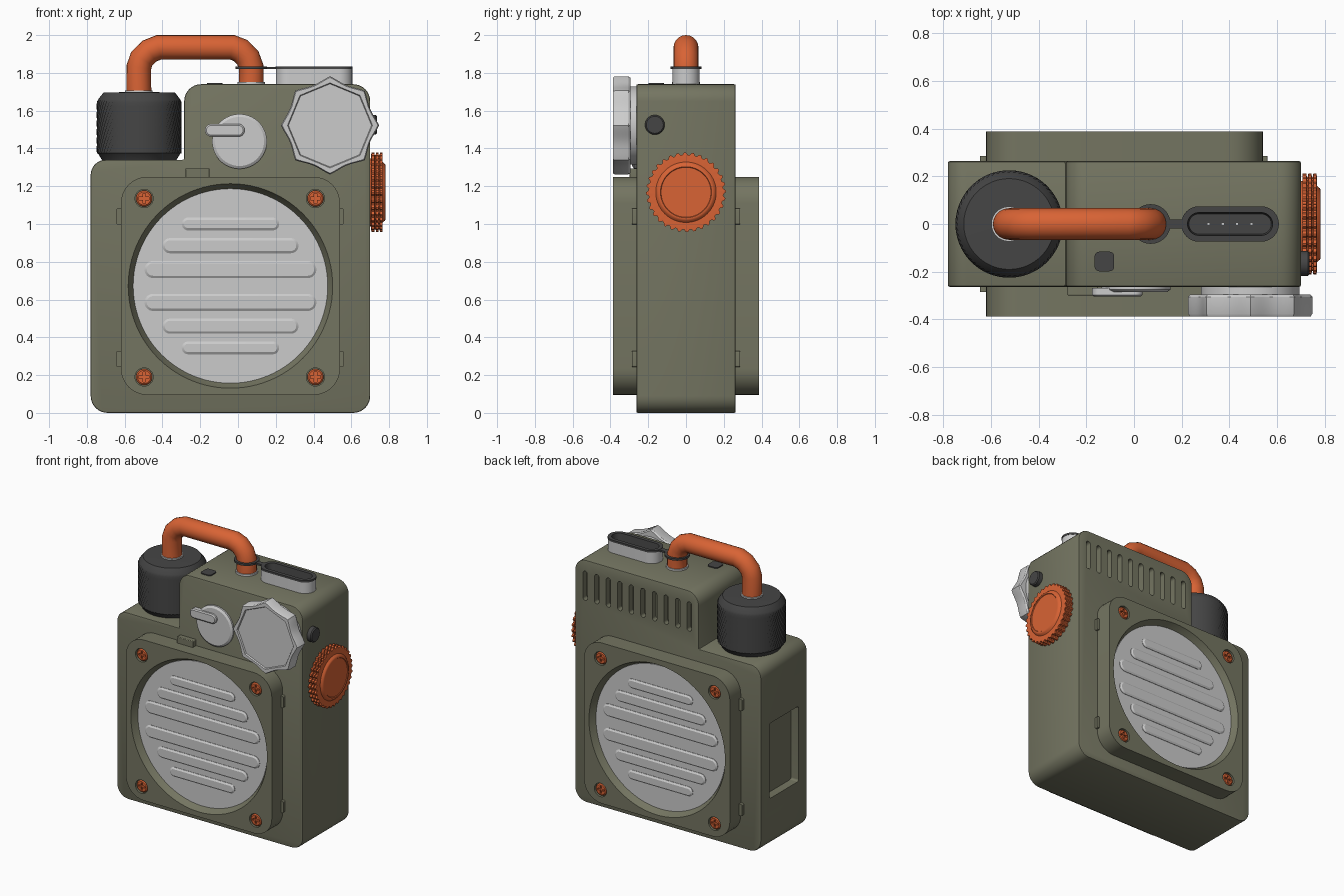
import bpy, bmesh, math
from mathutils import Vector

if "Cube" in bpy.data.objects:
    bpy.data.objects.remove(bpy.data.objects["Cube"])


def material(name, rgb):
    m = bpy.data.materials.new(name)
    m.diffuse_color = (*rgb, 1)
    m.use_nodes = True
    m.node_tree.nodes["Principled BSDF"].inputs["Base Color"].default_value = m.diffuse_color
    return m


OLIVE = material("olive", (0.175, 0.178, 0.12))
ORANGE = material("orange", (0.69, 0.125, 0.035))
DARK = material("charcoal", (0.06, 0.06, 0.06))


def round_poly(corners, seg=8):
    """Right-angled outline from (u, v, radius) corners."""
    pts, n = [], len(corners)
    for i, (u, v, r) in enumerate(corners):
        p = Vector((u, v))
        if r == 0:
            pts.append(p)
            continue
        d1 = (Vector(corners[i - 1][:2]) - p).normalized() * r
        d2 = (Vector(corners[(i + 1) % n][:2]) - p).normalized() * r
        for k in range(seg + 1):
            t = math.pi / 2 * k / seg
            pts.append(p + d1 + d2 - d2 * math.cos(t) - d1 * math.sin(t))
    return pts


def rrect(u0, u1, v0, v1, r):
    return round_poly([(u0, v0, r), (u1, v0, r), (u1, v1, r), (u0, v1, r)])


def pill(u0, u1, v0, v1, inset=0.0):
    h = min(u1 - u0, v1 - v0) / 2 - inset
    return rrect(u0 + inset, u1 - inset, v0 + inset, v1 - inset, h * 0.995)


def polar(cu, cv, radius, n=64):
    """Closed outline; radius is a number or a function of (index, angle)."""
    f = radius if callable(radius) else (lambda i, a: radius)
    return [(cu + f(i, 2 * math.pi * i / n) * math.cos(2 * math.pi * i / n),
             cv + f(i, 2 * math.pi * i / n) * math.sin(2 * math.pi * i / n)) for i in range(n)]


def finish(me, angle=30):
    me.shade_smooth()
    me.set_sharp_from_angle(angle=math.radians(angle))


def loft(name, axis, rings, mat=None, bevel=0):
    """Skin a stack of (outline, position along axis) and cap both ends."""
    place = {'x': lambda u, v, w: (w, u, v), 'y': lambda u, v, w: (u, w, v),
             'z': lambda u, v, w: (u, v, w)}[axis]
    bm = bmesh.new()
    rows = [[bm.verts.new(place(p[0], p[1], w)) for p in pts] for pts, w in rings]
    n = len(rows[0])
    for a, b in zip(rows, rows[1:]):
        for i in range(n):
            bm.faces.new((a[i], a[(i + 1) % n], b[(i + 1) % n], b[i]))
    bm.faces.new(rows[0])
    bm.faces.new(rows[-1])
    bmesh.ops.recalc_face_normals(bm, faces=bm.faces)
    me = bpy.data.meshes.new(name)
    bm.to_mesh(me)
    bm.free()
    if mat:
        me.materials.append(mat)
    finish(me)
    ob = bpy.data.objects.new(name, me)
    bpy.context.collection.objects.link(ob)
    if bevel:
        m = ob.modifiers.new("bevel", 'BEVEL')
        m.width, m.segments, m.limit_method = bevel, 2, 'ANGLE'
        m.angle_limit = math.radians(40)
    return ob


def prism(name, axis, pts, a, b, mat=None, bevel=0):
    return loft(name, axis, [(pts, a), (pts, b)], mat, bevel)


def cut(ob, cutters):
    """Subtract the cutters, bake the result and delete them."""
    for c in cutters:
        c.hide_render = True
        m = ob.modifiers.new("cut", 'BOOLEAN')
        m.operation, m.solver, m.object = 'DIFFERENCE', 'EXACT', c
    dg = bpy.context.evaluated_depsgraph_get()
    me = bpy.data.meshes.new_from_object(ob.evaluated_get(dg))
    ob.modifiers.clear()
    ob.data = me
    finish(me)
    for c in cutters:
        bpy.data.objects.remove(c)


# Stepped main body with rear vents and a recess in the left side
body = prism("body", 'y', round_poly([
    (-0.78, 0, 0.09), (0.70, 0, 0.09), (0.70, 1.74, 0.09), (-0.285, 1.74, 0.09),
    (-0.285, 1.34, 0), (-0.78, 1.34, 0.08)]), -0.263, 0.263, OLIVE, 0.008)
cutters = [prism("vent_cutter", 'y', pill(x - 0.018, x + 0.018, 1.45, 1.66), 0.22, 0.30)
           for x in [-0.21 + 0.092 * i for i in range(10)]]
cutters.append(prism("side_cutter", 'x', rrect(-0.165, 0.165, 0.36, 0.90, 0.015), -0.85, -0.72))
cut(body, cutters)

# Speaker on the front (s = -1) and the back (s = 1)
CX, CZ = -0.04, 0.672
SCREWS = [(x, z) for x in (-0.497, 0.41) for z in (0.19, 1.135)]
for s, side in ((-1, "front"), (1, "back")):
    frame = prism(side + "_speaker_frame", 'y', rrect(-0.62, 0.54, 0.095, 1.25, 0.14),
                  s * 0.25, s * 0.387, OLIVE)
    holes = [loft("cone_cutter", 'y', [(polar(CX, CZ, 0.505, 96), s * 0.325),
                                       (polar(CX, CZ, 0.52, 96), s * 0.345),
                                       (polar(CX, CZ, 0.548, 96), s * 0.40)])]
    holes += [prism("screw_cutter", 'y', polar(x, z, 0.048, 32), s * 0.365, s * 0.40)
              for x, z in SCREWS]
    cut(frame, holes)
    loft(side + "_grille", 'y', [(polar(CX, CZ, 0.515, 96), s * 0.32),
                                 (polar(CX, CZ, 0.515, 96), s * 0.345)])
    # Grille ribs, mirrored above and below the centre
    for dz, half, h in ((0.087, 0.455, 0.045), (0.213, 0.36, 0.04), (0.328, 0.258, 0.034)):
        for m in (-1, 1):
            z = CZ + m * dz
            box = (CX - half, CX + half, z - h, z + h)
            loft(side + "_grille_rib", 'y', [(pill(*box), s * 0.335), (pill(*box), s * 0.348),
                                             (pill(*box, 0.012), s * 0.356)])
    # Cross-head screws
    for x, z in SCREWS:
        screw = loft(side + "_screw", 'y', [(polar(x, z, 0.043, 32), s * 0.36),
                                            (polar(x, z, 0.043, 32), s * 0.377),
                                            (polar(x, z, 0.035, 32), s * 0.384)], ORANGE)
        a, b = 0.007, 0.026
        q = [(b, -a), (b, a), (a, a), (a, b), (-a, b), (-a, a),
             (-b, a), (-b, -a), (-a, -a), (-a, -b), (a, -b), (a, -a)]
        cut(screw, [prism("cross_cutter", 'y', [(x + u, z + v) for u, v in q],
                          s * 0.37, s * 0.40)])
    # Side clips
    for x in (-0.63, 0.545):
        for z in (0.285, 1.04):
            prism(side + "_clip", 'y', rrect(x - 0.015, x + 0.015, z - 0.042, z + 0.042, 0.008),
                  s * 0.255, s * 0.285, OLIVE)

# Latch tab above the front frame
prism("latch_tab", 'y', rrect(-0.278, -0.15, 1.24, 1.295, 0.006), -0.30, -0.25, OLIVE, 0.004)

# Rotary switch with lever
loft("switch_dial", 'y', [(polar(0.008, 1.437, 0.145), -0.25), (polar(0.008, 1.437, 0.145), -0.275),
                          (polar(0.008, 1.437, 0.13), -0.285)])
lever = (-0.175, 0.035, 1.462, 1.53)
loft("switch_lever", 'y', [(pill(*lever), -0.268), (pill(*lever), -0.298),
                           (pill(*lever, 0.008), -0.304)])

# Star-shaped tuning knob
def star(k):
    return polar(0.487, 1.522, lambda i, a: k * (0.26 - 0.03 * abs(math.sin(4 * a))), 128)


def octagon(k):
    e = math.pi / 8
    return polar(0.487, 1.522, lambda i, a: k * math.cos(e) / math.cos(a % (2 * e) - e), 128)


prism("tuning_knob_stem", 'y', polar(0.487, 1.522, 0.207), -0.305, -0.25)
loft("tuning_knob", 'y', [(star(0.97), -0.295), (star(1), -0.305), (star(1), -0.376),
                          (star(0.975), -0.387), (octagon(0.225), -0.387), (octagon(0.22), -0.378)])

# Right side push button
loft("side_button", 'x', [(polar(-0.165, 1.525, 0.052, 32), 0.69), (polar(-0.165, 1.525, 0.052, 32), 0.728),
                          (polar(-0.165, 1.525, 0.045, 32), 0.735)], DARK)

# Toothed volume wheel in stacked layers
def gear(k):
    return polar(0, 1.168, lambda i, a: k * (0.211 if i % 4 < 2 else 0.198), 128)


wheel = [(polar(0, 1.168, 0.18, 128), 0.69), (polar(0, 1.168, 0.18, 128), 0.705)]
for x0, x1 in ((0.705, 0.723), (0.729, 0.744), (0.750, 0.765)):
    wheel += [(gear(0.93), x0), (gear(1), x0 + 0.001), (gear(1), x1), (gear(0.93), x1 + 0.001)]
wheel += [(polar(0, 1.168, r, 128), x) for r, x in ((0.16, 0.766), (0.15, 0.778), (0.142, 0.782),
                                                    (0.135, 0.782), (0.132, 0.778))]
loft("volume_wheel", 'x', wheel, ORANGE)

# Knurled cap under the handle
def knurl(k):
    return polar(-0.523, 0, lambda i, a: 0.225 if (i + k) % 2 else 0.217, 120)


def cap(r):
    return polar(-0.523, 0, r, 120)


loft("knurled_cap", 'z', [(cap(0.195), 1.335), (cap(0.217), 1.372)]
     + [(knurl(k), 1.375 + 0.0225 * k) for k in range(13)]
     + [(cap(0.217), 1.66), (cap(0.19), 1.695), (cap(0.09), 1.698)], DARK)

# Tubular carrying handle and its collars
path = [(-0.525, 1.68), (-0.525, 1.83), (-0.51, 1.875), (-0.47, 1.915), (-0.42, 1.935),
        (-0.03, 1.935), (0.015, 1.918), (0.052, 1.88), (0.07, 1.83), (0.07, 1.73)]
curve = bpy.data.curves.new("handle_path", 'CURVE')
curve.dimensions, curve.bevel_depth, curve.bevel_resolution = '3D', 0.066, 8
curve.use_fill_caps = True
spline = curve.splines.new('POLY')
spline.points.add(len(path) - 1)
for p, (x, z) in zip(spline.points, path):
    p.co = (x, 0, z, 1)
tube = bpy.data.objects.new("handle_tube", curve)
bpy.context.collection.objects.link(tube)
me = bpy.data.meshes.new_from_object(tube.evaluated_get(bpy.context.evaluated_depsgraph_get()))
bpy.data.objects.remove(tube)
me.materials.clear()
me.materials.append(ORANGE)
finish(me, 40)
bpy.context.collection.objects.link(bpy.data.objects.new("handle", me))
for x, z in ((-0.525, 1.69), (0.07, 1.735)):
    prism("handle_collar", 'z', polar(x, 0, 0.073, 48), z, z + 0.018)

# Charging socket with dark lip, contact pins and strap
outer = (0.2, 0.605, -0.072, 0.072)
loft("socket_base", 'z', [(pill(*outer), 1.73), (pill(*outer), 1.82), (pill(*outer, 0.015), 1.82),
                          (pill(*outer, 0.015), 1.75)])
loft("socket_lip", 'z', [(pill(*outer, 0.016), 1.755), (pill(*outer, 0.016), 1.82),
                         (pill(*outer, -0.002), 1.82), (pill(*outer, -0.002), 1.834),
                         (pill(*outer, 0.024), 1.834), (pill(*outer, 0.03), 1.775)], DARK)
for i in range(4):
    prism("contact_pin", 'z', polar(0.312 + 0.06 * i, 0, 0.007, 12), 1.77, 1.80)
prism("strap_loop", 'z', polar(0.07, 0, 0.083, 48), 1.82, 1.834, DARK)
prism("strap_link", 'z', rrect(0.13, 0.22, -0.018, 0.018, 0.004), 1.82, 1.832, DARK)

# Small square button on the top
prism("top_button", 'z', rrect(-0.165, -0.083, -0.198, -0.116, 0.02), 1.73, 1.747, DARK)
